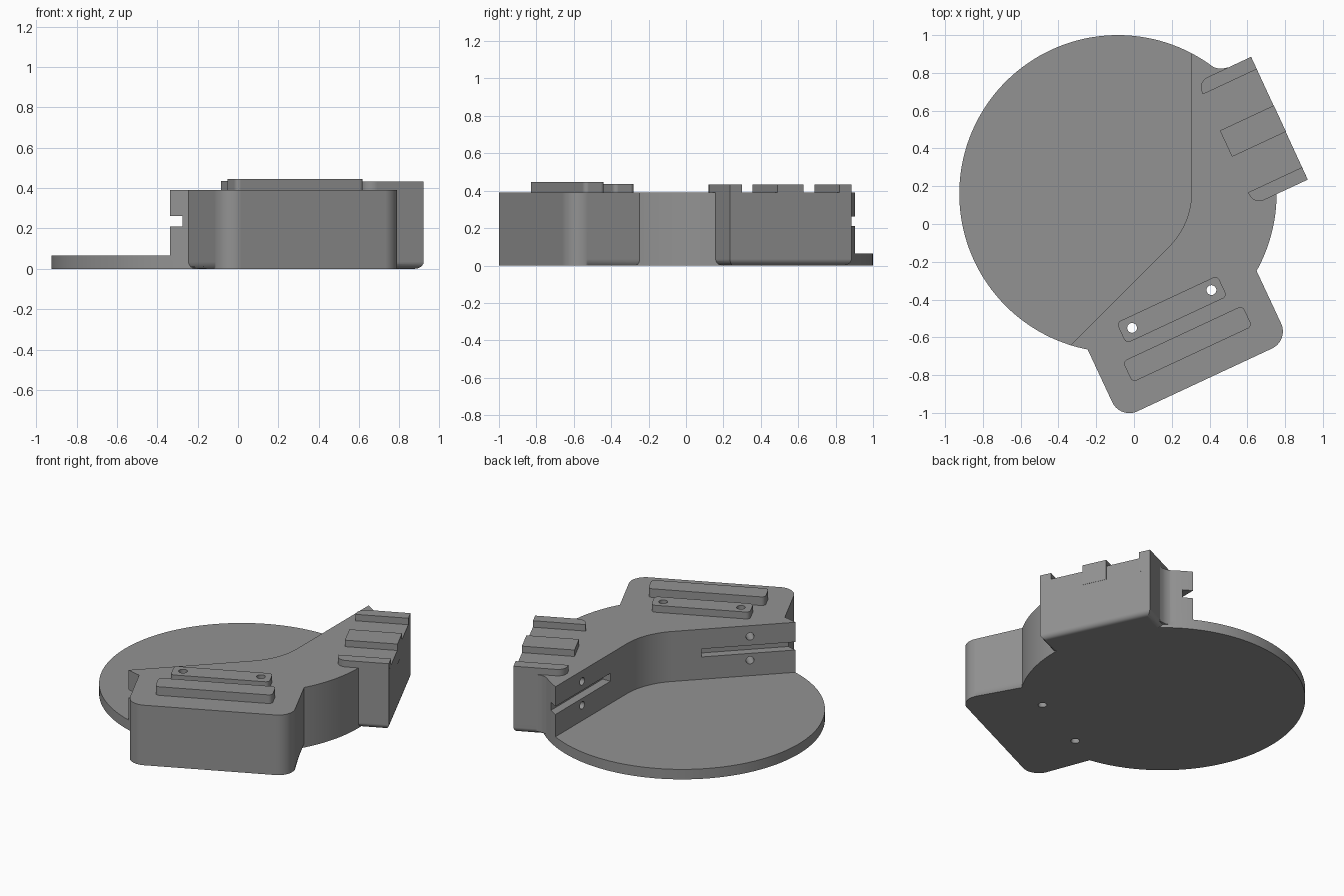
import bpy, bmesh, math
from mathutils import Vector

if "Cube" in bpy.data.objects:
    bpy.data.objects.remove(bpy.data.objects["Cube"])

U = Vector((math.cos(math.radians(25)), math.sin(math.radians(25))))  # tilted frame
V = Vector((-U.y, U.x))
TOP = 0.39
grey = bpy.data.materials.new("grey plastic")
grey.diffuse_color = (0.29, 0.29, 0.29, 1)
grey.use_nodes = True
grey.node_tree.nodes["Principled BSDF"].inputs["Base Color"].default_value = grey.diffuse_color


def rounded(corners):
    """Corners are (point, radius); rounded corners become arcs."""
    out = []
    n = len(corners)
    for i, (p, r) in enumerate(corners):
        p = Vector(p)
        if r == 0:
            out.append(p)
            continue
        a = (Vector(corners[i - 1][0]) - p).normalized()
        b = (Vector(corners[(i + 1) % n][0]) - p).normalized()
        half = a.angle(b) / 2
        c = p + (a + b).normalized() * (r / math.sin(half))
        t0 = p + a * (r / math.tan(half)) - c
        t1 = p + b * (r / math.tan(half)) - c
        sweep = t0.angle_signed(t1)          # positive means clockwise
        steps = 14
        for k in range(steps + 1):
            ang = math.atan2(t0.y, t0.x) - sweep * k / steps
            out.append(c + Vector((math.cos(ang), math.sin(ang))) * r)
    return out


def finish(name, bm):
    bmesh.ops.recalc_face_normals(bm, faces=bm.faces[:])
    me = bpy.data.meshes.new(name)
    bm.to_mesh(me)
    bm.free()
    me.materials.append(grey)
    ob = bpy.data.objects.new(name, me)
    bpy.context.collection.objects.link(ob)
    return ob


def prism(name, pts, z0, z1, fillet=0.0):
    bm = bmesh.new()
    low = [bm.verts.new((p[0], p[1], z0)) for p in pts]
    high = [bm.verts.new((p[0], p[1], z1)) for p in pts]
    base = bm.faces.new(low)
    bm.faces.new(high)
    n = len(pts)
    for i in range(n):
        j = (i + 1) % n
        bm.faces.new((low[i], low[j], high[j], high[i]))
    if fillet:
        bmesh.ops.bevel(bm, geom=list(base.edges), offset=fillet, segments=5,
                        profile=0.5, affect='EDGES')
    return finish(name, bm)


def rod(name, start, end, r):
    start, end = Vector(start), Vector(end)
    bm = bmesh.new()
    bmesh.ops.create_cone(bm, cap_ends=True, segments=32, radius1=r, radius2=r,
                          depth=(end - start).length)
    rot = (end - start).to_track_quat('Z', 'Y')
    for v in bm.verts:
        v.co = rot @ v.co + (start + end) / 2
    return finish(name, bm)


def combine(target, other, op):
    mod = target.modifiers.new("join", 'BOOLEAN')
    mod.operation, mod.solver, mod.object = op, 'EXACT', other
    bpy.context.view_layer.objects.active = target
    bpy.ops.object.modifier_apply(modifier=mod.name)
    bpy.data.objects.remove(other)


# Round body, cut down to a thin plate later
circle = [(-0.085 + 0.84 * math.cos(a), 0.16 + 0.84 * math.sin(a))
          for a in (2 * math.pi * k / 144 for k in range(144))]
body = prism("mount_body", circle, 0, TOP, 0.045)

# Front foot with rounded outer corners
f1, f2 = Vector((-0.073, -1.034)), Vector((0.821, -0.617))
parts = [prism("front_foot", rounded([(f1, 0.1), (f2, 0.1), (f2 + V * 0.6, 0),
                                      (f1 + V * 0.6, 0)]), 0, TOP, 0.035)]

# Side block and the small blend where it meets the round body
p, q = Vector((0.62, 0.885)), Vector((0.92, 0.235))
parts.append(prism("side_block", [p, p - U * 0.3, q - U * 0.3, q], 0, TOP, 0.035))
parts.append(prism("blend", [(0.408, 0.838), (0.425, 0.829), (0.447, 0.823),
                             (0.47, 0.823), (0.495, 0.828), (0.5, 0.7),
                             (0.4, 0.7)], 0.02, TOP))

# Raised pads on the side block
pad_top, reach, w = 0.432, U * 0.315, V * 0.072
parts.append(prism("back_pad", rounded([(p, 0), (p - reach, 0.06),
                                        (p - reach - w, 0), (p - w, 0)]), 0.3, pad_top))
parts.append(prism("front_pad", rounded([(q, 0), (q + w, 0), (q + w - reach, 0),
                                         (q - reach, 0.06)]), 0.3, pad_top))
m0, m1 = p - V * 0.284, p - V * 0.437
parts.append(prism("middle_pad", [m0, m0 - reach, m1 - reach, m1], 0.3, pad_top))

# Two long rails on the foot
for centre, length, z in (((0.2, -0.453), 0.59, 0.435), ((0.283, -0.635), 0.70, 0.446)):
    c, a, b = Vector(centre), U * length / 2, V * 0.061
    parts.append(prism("rail", rounded([(c + a + b, 0.025), (c - a + b, 0.025),
                                        (c - a - b, 0.025), (c + a - b, 0.025)]), 0.3, z))
for part in parts:
    combine(body, part, 'UNION')


# Bent wall: everything to its left is lowered to a thin plate
def left_of_wall(x, r):
    return rounded([((x, 1.5), 0), ((x, x - 0.305), r), ((-1.2, -1.505), 0),
                    ((-1.6, -1.5), 0), ((-1.6, 1.5), 0)])


cuts = [prism("wall_cut", left_of_wall(0.305, 0.41), 0.065, 1),
        prism("corner_relief", left_of_wall(0.304, 0.82), 0.17, 0.30)]

# Straight slots along both arms of the wall
cuts.append(prism("slot_cut", [(0.2, 0.34), (0.36, 0.34), (0.36, 1.2), (0.2, 1.2)],
                  0.21, 0.262))
s, e = Vector((0.06, -0.245)), Vector((-0.64, -0.945))
inward = Vector((0.707, -0.707))
cuts.append(prism("slot_cut", [s - inward * 0.1, s + inward * 0.055,
                               e + inward * 0.055, e - inward * 0.1], 0.21, 0.262))

# Screw holes in the wall, above and below the slots
for z in (0.165, 0.32):
    cuts.append(rod("wall_hole", (0.25, 0.63, z), (0.42, 0.63, z), 0.024))
    cuts.append(rod("wall_hole", (-0.185, -0.41, z), (-0.065, -0.53, z), 0.024))

# Vertical holes with wider bores underneath
holes = [(0.555, 0.66, 0.053, 0.075), (0.705, 0.335, 0.053, 0.075),
         (-0.01, -0.55, 0.026, 0.043), (0.41, -0.35, 0.026, 0.043),
         (0.54, -0.51, 0.026, 0.043), (0.025, -0.75, 0.026, 0.043)]
for x, y, r, bore in holes:
    cuts.append(rod("hole", (x, y, -0.1), (x, y, 0.6), r))
    cuts.append(rod("bore", (x, y, -0.1), (x, y, 0.25), bore))
for cut in cuts:
    combine(body, cut, 'DIFFERENCE')

# Smooth curved faces, keep crisp edges
bpy.ops.object.select_all(action='DESELECT')
body.select_set(True)
bpy.context.view_layer.objects.active = body
bpy.ops.object.shade_smooth_by_angle(angle=math.radians(30))
weighted = body.modifiers.new("even_shading", 'WEIGHTED_NORMAL')
weighted.keep_sharp = True
